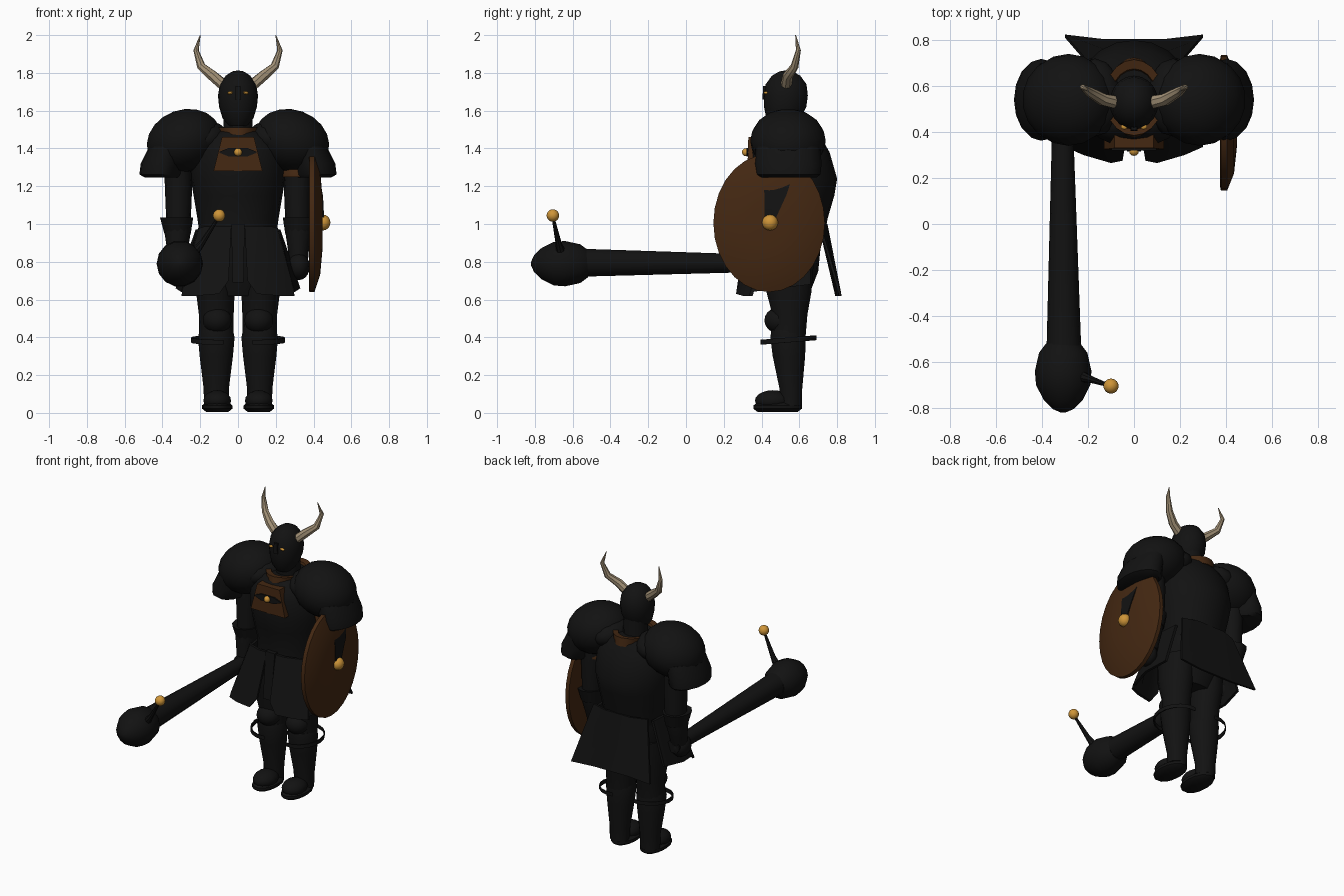
import bpy, bmesh, math
from mathutils import Vector, Matrix


def mat(name, rgb):
    m = bpy.data.materials.new(name)
    m.diffuse_color = (*rgb, 1)
    return m


BLACK = mat("black_iron", (0.006, 0.006, 0.006))
BROWN = mat("brown_leather", (0.058, 0.021, 0.006))
GOLD = mat("gold", (0.62, 0.30, 0.04))
HORN = mat("horn_bone", (0.36, 0.28, 0.18))


def finish(name, bm, m, angle=40):
    bmesh.ops.recalc_face_normals(bm, faces=bm.faces)
    me = bpy.data.meshes.new(name)
    bm.to_mesh(me)
    bm.free()
    me.materials.append(m)
    ob = bpy.data.objects.new(name, me)
    bpy.context.collection.objects.link(ob)
    bpy.ops.object.select_all(action='DESELECT')
    ob.select_set(True)
    bpy.context.view_layer.objects.active = ob
    bpy.ops.object.shade_smooth_by_angle(angle=math.radians(angle))
    return ob


def loft(name, rings, m, n=16, flat=False, caps=True):
    """Tube through rings (x, y, z, radius_a, radius_b); flat keeps rings level."""
    bm = bmesh.new()
    pts = [Vector(r[:3]) for r in rings]
    loops = []
    for i, r in enumerate(rings):
        t = Vector((0, 0, 1)) if flat else (pts[min(i + 1, len(pts) - 1)] - pts[max(i - 1, 0)]).normalized()
        ref = Vector((1, 0, 0)) if abs(t.x) < 0.9 else Vector((0, 1, 0))
        a = (ref - t * ref.dot(t)).normalized()
        b = t.cross(a)
        loops.append([bm.verts.new(pts[i] + a * r[3] * math.cos(k * math.tau / n)
                                   + b * r[4] * math.sin(k * math.tau / n)) for k in range(n)])
    for p, q in zip(loops, loops[1:]):
        for k in range(n):
            bm.faces.new((p[k], p[(k + 1) % n], q[(k + 1) % n], q[k]))
    if caps:
        bm.faces.new(loops[0])
        bm.faces.new(loops[-1])
    return finish(name, bm, m)


def ball(name, c, r, m, seg=16, rot=0, rings=10):
    bm = bmesh.new()
    bmesh.ops.create_uvsphere(bm, u_segments=seg, v_segments=rings, radius=1)
    bm.transform(Matrix.Translation(c) @ Matrix.Rotation(rot, 4, 'Y') @ Matrix.Diagonal((*r, 1)))
    return finish(name, bm, m)


def plate(name, outline, off, m):
    """Flat or bent panel: strip of (left, right) point pairs thickened by off."""
    bm = bmesh.new()
    off = Vector(off)
    rows = []
    for l, r in outline:
        l, r = Vector(l), Vector(r)
        rows.append([bm.verts.new(v) for v in (l, r, r + off, l + off)])
    for p, q in zip(rows, rows[1:]):
        for k in range(4):
            bm.faces.new((p[k], p[(k + 1) % 4], q[(k + 1) % 4], q[k]))
    bm.faces.new(rows[0])
    bm.faces.new(rows[-1])
    return finish(name, bm, m, 30)


# Torso and collar
loft("torso", [(0, .55, .92, .20, .18), (0, .565, 1.03, .215, .185), (0, .565, 1.15, .235, .22),
               (0, .565, 1.24, .25, .235), (0, .545, 1.38, .25, .215), (0, .54, 1.45, .21, .18),
               (0, .545, 1.49, .14, .15)], BLACK, 20, True)
loft("hips", [(0, .55, .62, .14, .10), (0, .55, .75, .21, .15), (0, .55, .95, .205, .17)], BLACK, 16, True)
loft("collar", [(0, .55, 1.455, .105, .175), (0, .55, 1.51, .13, .165), (0, .55, 1.505, .10, .125),
                (0, .55, 1.46, .09, .11)], BROWN, 20, True)
loft("neck", [(0, .55, 1.44, .08, .08), (0, .545, 1.60, .075, .08)], BLACK, 12, True)

# Chest panel with jewel
plate("chest_panel", [((-.13, .325, 1.28), (.13, .325, 1.28)),
                      ((-.085, .33, 1.46), (.085, .33, 1.46))], (0, .07, 0), BROWN)
plate("jewel_setting", [((-.098, .32, 1.383), (-.098, .32, 1.377)), ((-.05, .32, 1.402), (-.05, .32, 1.358)),
                        ((.05, .32, 1.402), (.05, .32, 1.358)),
                        ((.098, .32, 1.383), (.098, .32, 1.377))], (0, .009, 0), BLACK)
ball("chest_jewel", (0, .317, 1.38), (.021, .021, .021), GOLD, 12)

# Helmet with face guard
loft("helmet", [(0, .51, 1.52, .05, .06), (0, .515, 1.56, .082, .09), (0, .525, 1.62, .10, .112),
                (0, .528, 1.68, .106, .117), (0, .53, 1.74, .096, .108), (0, .53, 1.785, .065, .075),
                (0, .53, 1.808, .03, .035), (0, .53, 1.812, .008, .008)], BLACK, 20, True)
plate("nose_guard", [((-.012, .408, 1.73), (.012, .408, 1.73)),
                     ((-.016, .405, 1.66), (.016, .405, 1.66))], (0, .03, 0), BLACK)

for s, side in ((-1, "right"), (1, "left")):
    # Eyes and horns
    ball(side + "_eye", (s * .042, .423, 1.694), (.016, .012, .008), GOLD, 10, s * .15, 6)
    loft(side + "_horn", [(s * .075, .53, 1.735, .03, .03), (s * .135, .54, 1.785, .029, .027),
                          (s * .195, .575, 1.835, .023, .021), (s * .222, .595, 1.92, .014, .013),
                          (s * .20, .58, 2.0, .002, .002)], HORN, 8)

    # Layered shoulder guards
    ball(side + "_shoulder_guard", (s * .285, .54, 1.44), (.205, .20, .165), BLACK, 18, s * .35)
    ball(side + "_shoulder_inner", (s * .17, .55, 1.45), (.12, .17, .09), BLACK, 14, s * .3)
    loft(side + "_shoulder_skirt", [(s * .40, .54, 1.245, .09, .15), (s * .41, .54, 1.262, .112, .172),
                                    (s * .405, .54, 1.32, .11, .178), (s * .37, .54, 1.41, .10, .17)],
         BLACK, 16, True)

    # Arm, elbow flare, glove
    loft(side + "_arm", [(s * .32, .56, 1.36, .07, .08), (s * .315, .56, 1.22, .073, .085),
                         (s * .315, .56, 1.04, .066, .08), (s * .32, .555, .96, .07, .08),
                         (s * .32, .54, .86, .055, .065), (s * .32, .53, .80, .05, .055)], BLACK, 14, True)
    loft(side + "_elbow_flare", [(s * .32, .56, .95, .07, .08), (s * .325, .56, 1.035, .088, .105),
                                 (s * .32, .56, 1.03, .06, .07)], BLACK, 12, True)
    ball(side + "_glove", (s * .322, .51, .775), (.058, .075, .072), BLACK, 12)

    # Skirt plates: front and outer side
    plate(side + "_front_tasset", [((s * .035, .36, .99), (s * .05, .275, .70)),
                                   ((s * .10, .36, .99), (s * .10, .265, .63)),
                                   ((s * .19, .40, .985), (s * .22, .30, .62)),
                                   ((s * .22, .44, .97), (s * .30, .335, .62))], (0, .018, 0), BLACK)
    plate(side + "_side_tasset", [((s * .21, .42, .97), (s * .30, .345, .64)),
                                  ((s * .225, .53, .97), (s * .33, .50, .66)),
                                  ((s * .215, .66, .97), (s * .30, .66, .68))], (s * -.018, 0, 0), BLACK)

    # Leg, knee guard and outer knee band
    loft(side + "_thigh", [(s * .115, .545, .80, .105, .135), (s * .12, .545, .64, .102, .122),
                           (s * .115, .55, .52, .092, .095), (s * .115, .545, .40, .09, .09)],
         BLACK, 14, True)
    loft(side + "_shin", [(s * .115, .54, .44, .088, .09), (s * .115, .54, .40, .097, .096),
                          (s * .115, .545, .30, .088, .088), (s * .115, .555, .13, .067, .062),
                          (s * .115, .555, .04, .065, .06)], BLACK, 14, True)
    ball(side + "_knee_guard", (s * .11, .495, .49), (.078, .08, .07), BLACK, 14)
    arc = []
    for k in range(11):
        a = math.radians(-100 + 20 * k)
        x, y, z = s * (.11 + .14 * math.cos(a)), .54 + .148 * math.sin(a), .385 + .012 * math.sin(a)
        arc.append(((x, y, z - .012), (x, y, z + .014)))
    plate(side + "_knee_band", arc, (s * -.008, .004, 0), BLACK)

    # Boot and sole
    ball(side + "_boot", (s * .11, .46, .065), (.075, .095, .055), BLACK, 14)
    loft(side + "_sole", [(s * .11, .485, .006, .06, .11), (s * .11, .485, .022, .08, .132),
                          (s * .11, .485, .04, .08, .132), (s * .11, .49, .055, .06, .11)],
         BLACK, 14, True)

# Centre tab and flared rear skirt
plate("centre_tab", [((-.035, .35, 1.0), (.035, .35, 1.0)),
                     ((-.03, .315, .69), (.03, .315, .69))], (0, .03, 0), BLACK)
plate("rear_skirt", [((-.205, .70, 1.0), (-.30, .81, .62)), ((-.10, .735, 1.0), (-.13, .79, .62)),
                     ((.10, .735, 1.0), (.13, .79, .62)), ((.205, .70, 1.0), (.30, .81, .62))],
      (0, .014, 0), BLACK)

# Domed shield facing sideways, with strap, boss and arm loop
shield = [(.375, .44, 1.005, .28, .35), (.378, .44, 1.005, .295, .365), (.405, .44, 1.005, .295, .365),
          (.435, .44, 1.005, .22, .275), (.448, .44, 1.005, .10, .13)]
loft("shield", shield, BROWN, 28)
plate("shield_strap", [((.425, .41, 1.27), (.425, .57, 1.27)), ((.45, .415, 1.15), (.45, .53, 1.15)),
                       ((.456, .415, 1.03), (.456, .475, 1.03))], (-.03, 0, 0), BLACK)
ball("shield_boss", (.45, .445, 1.008), (.04, .042, .042), GOLD, 14)
loft("shield_arm_loop", [(.315, .54, 1.25, .085, .10), (.315, .54, 1.265, .085, .10),
                         (.32, .54, 1.30, .075, .09)], BROWN, 12, True)

# Mace: shaft, head and beaded spike
loft("mace_shaft", [(-.31, .58, .79, .045, .045), (-.31, .35, .792, .048, .048),
                    (-.305, -.53, .795, .075, .075), (-.305, -.60, .795, .08, .08)], BLACK, 14)
loft("mace_head", [(-.308, -.52, .79, .075, .075), (-.308, -.56, .79, .105, .105),
                   (-.308, -.64, .79, .123, .123), (-.308, -.70, .79, .118, .118),
                   (-.308, -.765, .79, .085, .085), (-.308, -.805, .79, .045, .045),
                   (-.308, -.82, .79, .01, .01)], BLACK, 14)
loft("mace_spike", [(-.24, -.66, .84, .028, .028), (-.19, -.675, .90, .016, .016),
                    (-.10, -.705, 1.04, .007, .007)], BLACK, 8)
ball("mace_bead", (-.10, -.705, 1.045), (.033, .033, .033), GOLD, 14)
